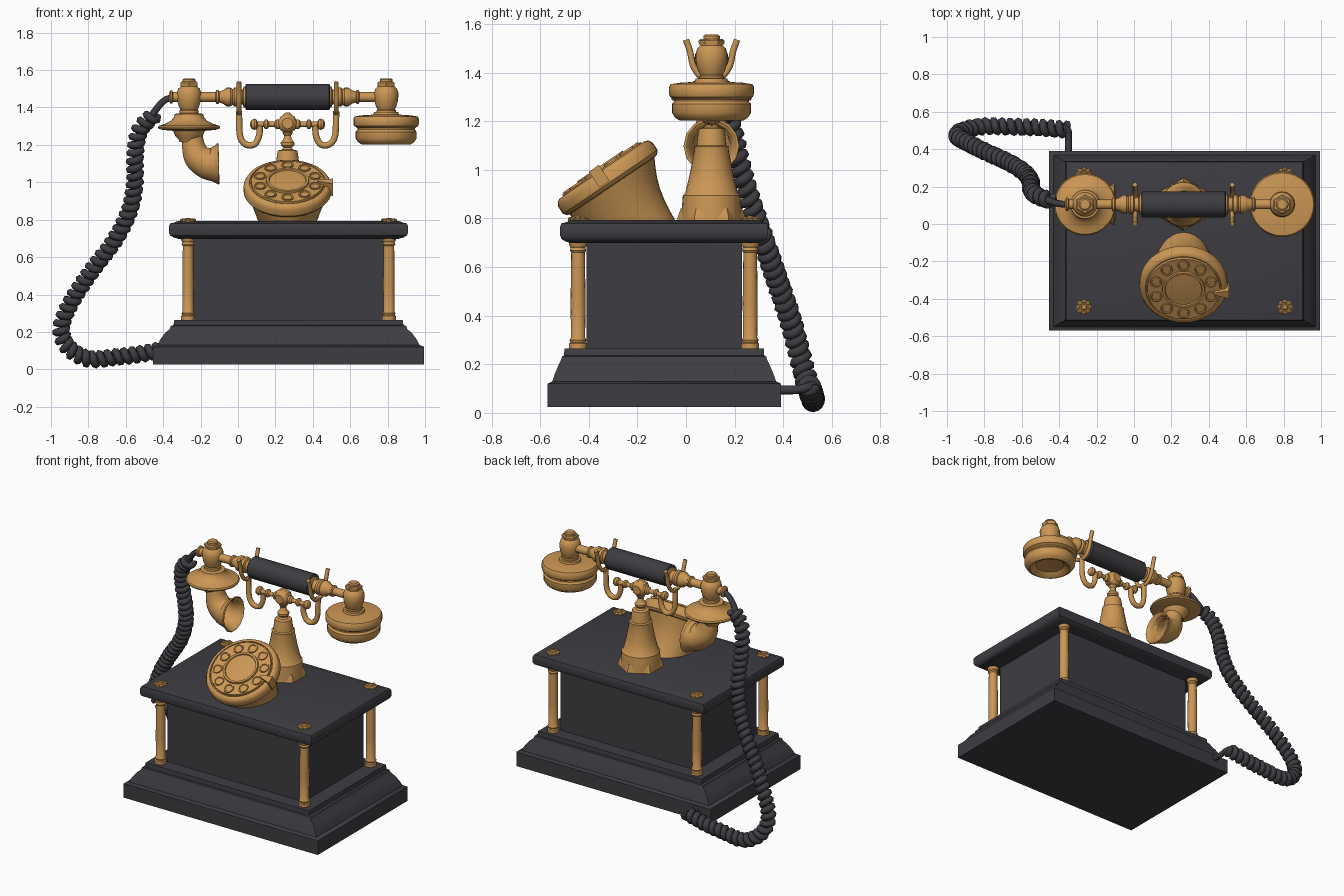
import bpy, bmesh, math
from mathutils import Vector, Matrix

def material(name, rgb):
    m = bpy.data.materials.new(name)
    m.diffuse_color = (*rgb, 1)
    return m

BLACK = material("black lacquer", (0.048, 0.046, 0.054))
BRASS = material("brass", (0.6, 0.31, 0.09))
CX, CY = 0.27, -0.09          # cabinet centre
HX, HY, HZ = 0.265, 0.105, 1.456   # handset centre
Z = Vector((0, 0, 1))

# ---------- helpers ----------
def loft(name, rings, mat, matrix=Matrix()):
    bm = bmesh.new()
    rows = [[bm.verts.new(matrix @ Vector(p)) for p in ring] for ring in rings]
    n = len(rows[0])
    for a, b in zip(rows, rows[1:]):
        for i in range(n):
            j = (i + 1) % n
            bm.faces.new((a[i], a[j], b[j], b[i]))
    bm.faces.new(rows[0][::-1])
    bm.faces.new(rows[-1])
    bmesh.ops.recalc_face_normals(bm, faces=bm.faces)
    me = bpy.data.meshes.new(name)
    bm.to_mesh(me)
    bm.free()
    me.materials.append(mat)
    ob = bpy.data.objects.new(name, me)
    bpy.context.collection.objects.link(ob)
    return ob

def circle(rx, z, n, ry=None):
    ry = rx if ry is None else ry
    return [(rx * math.sin(2 * math.pi * i / n), ry * math.cos(2 * math.pi * i / n), z) for i in range(n)]

def lathe(name, profile, origin, mat=BRASS, axis=Z, n=24):
    m = Matrix.Translation(origin) @ Vector(axis).to_track_quat('Z', 'Y').to_matrix().to_4x4()
    return loft(name, [circle(r, h, n) for r, h in profile], mat, m)

def moulding(name, steps, mat=BLACK):
    return loft(name, [[(CX + sx * hx, CY + sy * hy, z) for sx, sy in ((-1, -1), (1, -1), (1, 1), (-1, 1))]
                       for hx, hy, z in steps], mat)

def smooth_path(points, steps):
    p = [Vector(q) for q in points]
    p = [2 * p[0] - p[1]] + p + [2 * p[-1] - p[-2]]
    out = []
    for i in range(1, len(p) - 2):
        a, b, c, d = p[i - 1:i + 3]
        for k in range(steps):
            t = k / steps
            out.append(0.5 * (2 * b + (c - a) * t + (2 * a - 5 * b + 4 * c - d) * t * t
                              + (3 * b - a - 3 * c + d) * t ** 3))
    return out + [p[-2]]

def tube(name, points, mat, res=2, caps=True):
    """points are (x, y, z, radius)"""
    cu = bpy.data.curves.new(name, 'CURVE')
    cu.dimensions = '3D'
    cu.bevel_depth = 1
    cu.bevel_resolution = res
    cu.use_fill_caps = caps
    sp = cu.splines.new('POLY')
    sp.points.add(len(points) - 1)
    for pt, q in zip(sp.points, points):
        pt.co = (q[0], q[1], q[2], 1)
        pt.radius = q[3]
    cu.materials.append(mat)
    ob = bpy.data.objects.new(name, cu)
    bpy.context.collection.objects.link(ob)
    return ob

# ---------- cabinet ----------
moulding("base", [(.725, .48, .025), (.725, .48, .12), (.70, .46, .13), (.685, .45, .16), (.66, .435, .195),
                  (.635, .425, .215), (.63, .42, .232), (.615, .412, .236), (.61, .41, .265)])
moulding("cabinet_body", [(.508, .32, .26), (.508, .32, .72)])
moulding("lid", [(.59, .385, .698), (.615, .405, .705), (.632, .422, .715), (.64, .428, .73), (.64, .428, .765),
                 (.632, .422, .78), (.61, .40, .785), (.60, .39, .79), (.59, .38, .793)])
for sx in (-1, 1):
    for sy in (-1, 1):
        x, y = CX + sx * .537, CY + sy * .354
        lathe("corner_column", [(.037, .262), (.037, .285), (.031, .29), (.035, .30), (.029, .31), (.031, .45),
                                (.028, .66), (.034, .668), (.030, .68), (.037, .69), (.037, .705)], (x, y, 0), n=16)
        # rosette on the lid above each column
        lathe("rosette", [(.028, .785), (.028, .80), (.016, .803), (.012, .81)], (x, y, 0), n=12)
        for k in range(8):
            a = k * math.pi / 4
            lathe("rosette_petal", [(.013, .785), (.013, .80), (.006, .806)],
                  (x + .029 * math.cos(a), y + .029 * math.sin(a), 0), n=8)

# ---------- rotary dial ----------
nrm = Vector((0, -.56, .828))
up = Vector((0, .828, .56))
face = Vector((HX, -.345, 1.0))
D = Matrix(((1, 0, 0, face.x), (0, up.y, nrm.y, face.y), (0, up.z, nrm.z, face.z), (0, 0, 0, 1)))
lathe("dial", [(.20, -.08), (.222, -.075), (.235, -.06), (.235, -.025), (.226, -.008), (.212, 0), (.204, 0),
               (.202, -.008), (.196, -.008), (.194, .006), (.115, .006), (.113, .018), (.10, .018),
               (.097, .010), (.03, .014)], face, axis=nrm, n=40)
for k in range(10):
    a = math.pi / 2 + k * math.pi / 5
    lathe("finger_hole", [(.034, 0), (.032, .013), (.025, .013), (.022, .0075)],
          D @ Vector((.154 * math.cos(a), .154 * math.sin(a), 0)), axis=nrm, n=16)
loft("finger_stop", [[(.16, -.025, z), (.243, -.05, z), (.243, 0, z), (.16, -.012, z)] for z in (-.055, .024)], BRASS, D)
# housing lofted from the tilted dial down to the lid
top = [D @ Vector(p) for p in circle(.212, -.07, 32)]
foot = [Vector((HX + p[0], -.25 + p[1], .785)) for p in circle(.155, 0, 32, .21)]
rings = []
for k in range(7):
    t = k / 6
    flare = .022 * math.sin(math.pi * t)
    ring = [a.lerp(b, t) for a, b in zip(top, foot)]
    rings.append([(p.x, p.y - flare * max(0, c[1] / .212), p.z) for p, c in zip(ring, circle(.212, 0, 32))])
loft("dial_housing", rings, BRASS)

# ---------- cradle ----------
lathe("tower_foot", [(.142, .788), (.138, .81), (.126, .842)], (HX, HY, 0), n=6)
lathe("tower", [(.124, .80), (.122, .845), (.118, .895), (.108, .905), (.09, .98), (.07, 1.085), (.072, 1.095),
                (.062, 1.10), (.056, 1.15), (.052, 1.17), (.03, 1.175), (.022, 1.185), (.036, 1.198), (.037, 1.212),
                (.022, 1.23), (.018, 1.25), (.028, 1.265), (.02, 1.30)], (HX, HY, 0))
lathe("cradle_hub", [(.03, -.045), (.042, -.035), (.053, -.02), (.053, .02), (.042, .035), (.03, .045)],
      (HX, HY, 1.315), axis=(0, 1, 0), n=8)
lathe("cradle_cap", [(.018, 0), (.025, .01), (.012, .022)], (HX, HY, 1.35), n=12)
for s in (-1, 1):
    lathe("cradle_bar", [(.026, .03), (.026, .06), (.014, .07), (.014, .10), (.026, .108), (.026, .12), (.014, .128),
                         (.014, .16), (.026, .166), (.03, .178), (.024, .192), (.01, .20)],
          (HX, HY, 1.31), axis=(s, 0, 0), n=14)
    arm = [(.148, 1.30), (.152, 1.25), (.172, 1.208), (.205, 1.197), (.238, 1.215), (.256, 1.26), (.26, 1.38)]
    tube("cradle_arm", smooth_path([(HX + s * x, HY, z, .017) for x, z in arm], 5), BRASS)
    fork = [(-.105, 1.535), (-.088, 1.485), (-.076, 1.43), (-.045, 1.385), (0, 1.37),
            (.045, 1.385), (.076, 1.43), (.088, 1.485), (.105, 1.535)]
    tube("cradle_fork", smooth_path([(HX + s * .26, HY + y, z, .013) for y, z in fork], 4), BRASS)
    # ---------- handset tube ends ----------
    lathe("handle_collar", [(.055, .215), (.055, .235), (.04, .24), (.036, .262), (.05, .268), (.052, .285),
                            (.042, .295), (.05, .305), (.05, .325), (.036, .345), (.03, .365), (.037, .37),
                            (.037, .38), (.026, .385), (.026, .51)], (HX, HY, HZ), axis=(s, 0, 0), n=20)
    # head bulb with a hexagonal nut
    x = HX + s * .527
    lathe("handset_head", [(.052, 1.35), (.052, 1.385), (.047, 1.39), (.056, 1.41), (.064, 1.44), (.066, 1.475),
                           (.058, 1.50), (.045, 1.512), (.045, 1.52)], (x, HY, 0))
    lathe("head_nut", [(.05, 1.515), (.053, 1.522), (.053, 1.532), (.046, 1.538)], (x, HY, 0), n=6)
    lathe("head_nut_cap", [(.034, 1.53), (.034, 1.55), (.026, 1.556)], (x, HY, 0), n=16)
lathe("handle_grip", [(.062, -.226), (.07, -.222), (.07, .222), (.062, .226)], (HX, HY, HZ), BLACK, (1, 0, 0))

# ---------- earpiece (right) ----------
lathe("earpiece", [(.02, 1.235), (.09, 1.228), (.115, 1.205), (.13, 1.202), (.15, 1.215), (.163, 1.235), (.163, 1.27),
                   (.153, 1.282), (.153, 1.29), (.17, 1.30), (.175, 1.312), (.175, 1.34), (.168, 1.352),
                   (.13, 1.358), (.068, 1.362), (.065, 1.375), (.04, 1.378)], (HX + .527, HY, 0), n=32)

# ---------- mouthpiece (left) ----------
mx = HX - .527
lathe("mouthpiece_disc", [(.05, 1.215), (.056, 1.23), (.075, 1.25), (.085, 1.275), (.14, 1.28), (.162, 1.286),
                          (.166, 1.295), (.16, 1.303), (.13, 1.312), (.095, 1.33), (.078, 1.352), (.076, 1.365),
                          (.05, 1.37)], (mx, HY, 0), n=28)
horn = tube("mouthpiece_horn", smooth_path([(mx + .02, HY, 1.25, .05), (mx + .025, HY, 1.19, .06),
            (mx + .048, HY, 1.135, .073), (mx + .095, HY, 1.103, .083), (mx + .135, HY, 1.098, .095),
            (mx + .158, HY, 1.098, .112)], 5), BRASS, 5, False)
solid = horn.modifiers.new("wall", 'SOLIDIFY')
solid.thickness = .008
solid.offset = 0
lathe("cord_socket", [(.03, .04), (.026, .065), (.026, .085), (.036, .09), (.036, .10), (.022, .106)],
      (mx, HY, HZ), axis=(-1, 0, 0), n=16)

# ---------- coiled cord ----------
path = smooth_path([(-.36, .505, .115), (-.5, .515, .085), (-.65, .52, .066), (-.8, .522, .056), (-.91, .50, .12),
                    (-.945, .47, .23), (-.88, .43, .38), (-.78, .38, .53), (-.66, .325, .69), (-.58, .27, .85),
                    (-.552, .225, 1.0), (-.55, .19, 1.15), (-.525, .155, 1.28), (-.45, .125, 1.36)], 50)
coil, s = [], 0
u = Vector((0, 1, 0))
for i, p in enumerate(path):
    t = (path[min(i + 1, len(path) - 1)] - path[max(i - 1, 0)]).normalized()
    u = (u - t * u.dot(t)).normalized()
    s += (p - path[i - 1]).length if i else 0
    a = 2 * math.pi * s / .044
    q = p + (u * math.cos(a) + t.cross(u) * math.sin(a)) * .029
    coil.append((*q, .021))
tube("coiled_cord", coil, BLACK, 1)
tube("cord_top_lead", smooth_path([(-.47, .13, 1.34, .022), (-.43, .115, 1.40, .019), (-.39, .107, 1.44, .018),
                                   (-.345, HY, HZ, .018)], 5), BLACK)
tube("cord_base_lead", smooth_path([(-.35, .36, .095, .018), (-.35, .45, .095, .018), (-.352, .5, .105, .018),
                                    (-.38, .525, .115, .018)], 4), BLACK)

# smooth shading with sharp edges kept
bpy.ops.object.select_all(action='DESELECT')
for ob in bpy.data.objects:
    if ob.type == 'MESH':
        ob.select_set(True)
        bpy.context.view_layer.objects.active = ob
bpy.ops.object.shade_smooth_by_angle(angle=math.radians(35))
